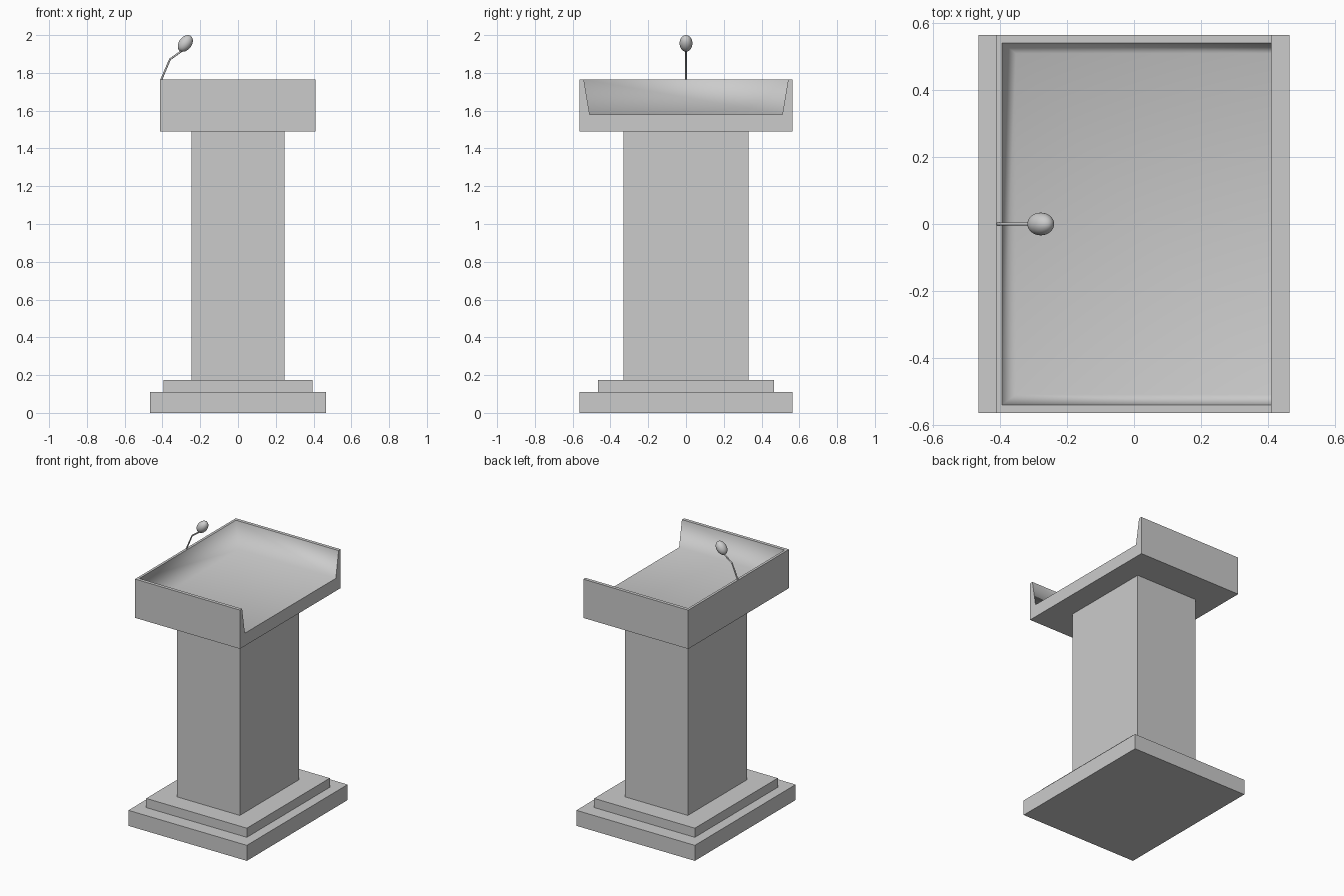
import bpy
import bmesh
from mathutils import Vector

cube = bpy.data.objects.get("Cube")
if cube:
    bpy.data.objects.remove(cube, do_unlink=True)

# Single neutral grey finish
grey = bpy.data.materials.new("light_grey")
grey.use_nodes = True
grey.diffuse_color = (0.6, 0.6, 0.6, 1)
bsdf = next(n for n in grey.node_tree.nodes if n.type == "BSDF_PRINCIPLED")
bsdf.inputs["Base Color"].default_value = (0.6, 0.6, 0.6, 1)


def add_object(name, bm):
    bmesh.ops.recalc_face_normals(bm, faces=bm.faces[:])
    mesh = bpy.data.meshes.new(name)
    bm.to_mesh(mesh)
    bm.free()
    mesh.materials.append(grey)
    obj = bpy.data.objects.new(name, mesh)
    bpy.context.collection.objects.link(obj)
    return obj


def add_block(name, half_x, half_y, bottom, top):
    bm = bmesh.new()
    bmesh.ops.create_cube(bm, size=2)
    for v in bm.verts:
        v.co = (v.co.x * half_x, v.co.y * half_y, top if v.co.z > 0 else bottom)
    return add_object(name, bm)


# Stepped base and column
add_block("base", 0.465, 0.565, 0, 0.11)
add_block("plinth", 0.395, 0.465, 0.11, 0.175)
add_block("column", 0.247, 0.332, 0.175, 1.49)

# Tray: three-sided rim with inward-sloping walls, open at the +x end
BOTTOM, FLOOR, RIM = 1.49, 1.58, 1.765
BACK, OPEN = -0.413, 0.411
bm = bmesh.new()


def ring(back_x, half_y, z):
    """Corners in order: open -y, back -y, back +y, open +y."""
    return [bm.verts.new(p) for p in ((OPEN, -half_y, z), (back_x, -half_y, z),
                                      (back_x, half_y, z), (OPEN, half_y, z))]


under = ring(BACK, 0.565, BOTTOM)
outer = ring(BACK, 0.565, RIM)
inner = ring(BACK + 0.018, 0.541, RIM)
floor = ring(BACK + 0.06, 0.51, FLOOR)
bm.faces.new(under)
inside = [bm.faces.new(floor)]
for i in range(3):
    for lower, upper in ((under, outer), (outer, inner), (inner, floor)):
        face = bm.faces.new((lower[i], lower[i + 1], upper[i + 1], upper[i]))
        if upper is floor:
            inside.append(face)
rings = (under, outer, inner, floor)
bm.faces.new([r[0] for r in rings] + [r[3] for r in reversed(rings)])

# The hollow is softly shaded, the outside stays crisp
for face in inside:
    face.smooth = True
for edge in bm.edges:
    edge.smooth = all(f.smooth for f in edge.link_faces)
tray = add_object("tray", bm)
weighted = tray.modifiers.new("soft_hollow", "WEIGHTED_NORMAL")
weighted.keep_sharp = True

# Microphone stem: thin bent rod
curve = bpy.data.curves.new("microphone_stem", "CURVE")
curve.dimensions = "3D"
curve.bevel_depth = 0.005
curve.bevel_resolution = 2
curve.use_fill_caps = True
path = [(-0.408, 0, 1.76), (-0.36, 0, 1.872), (-0.295, 0, 1.918)]
spline = curve.splines.new("POLY")
spline.points.add(len(path) - 1)
for point, co in zip(spline.points, path):
    point.co = (*co, 1)
curve.materials.append(grey)
bpy.context.collection.objects.link(bpy.data.objects.new("microphone_stem", curve))

# Microphone head: egg-like ball tilted along the stem
bm = bmesh.new()
bmesh.ops.create_uvsphere(bm, u_segments=32, v_segments=16, radius=1)
for face in bm.faces:
    face.smooth = True
head = add_object("microphone_head", bm)
head.scale = (0.034, 0.034, 0.049)
head.rotation_euler = Vector((0.6, 0, 0.8)).to_track_quat("Z", "Y").to_euler()
head.location = (-0.279, 0, 1.956)
